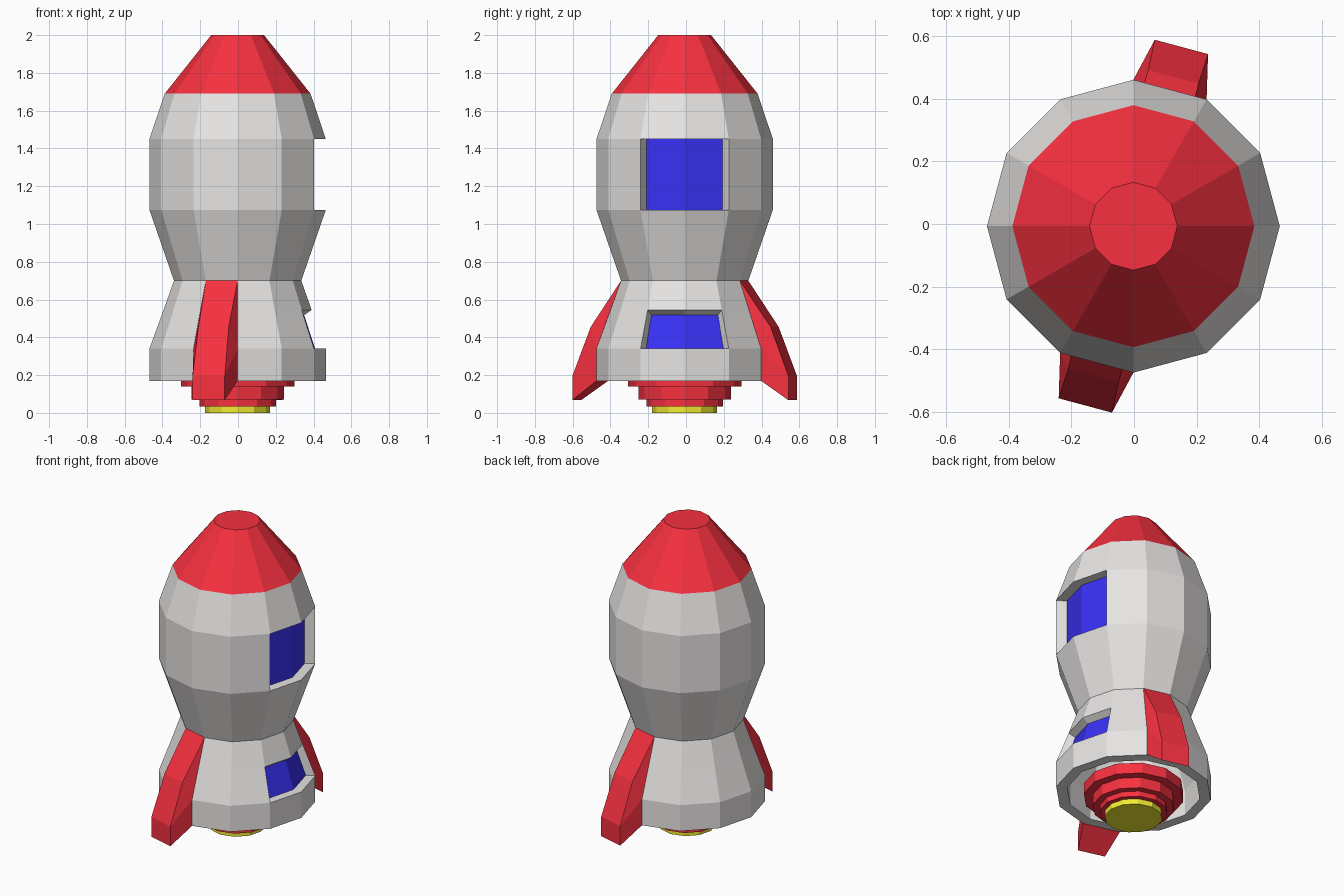
import bpy, bmesh, math
from mathutils import Vector, Matrix

if "Cube" in bpy.data.objects:
    bpy.data.objects.remove(bpy.data.objects["Cube"])

SIDES = 12
CENTER = Vector((-0.002, -0.007, 0))


def material(name, color):
    m = bpy.data.materials.new(name)
    m.diffuse_color = (*color, 1)
    m.use_nodes = True
    m.node_tree.nodes["Principled BSDF"].inputs["Base Color"].default_value = m.diffuse_color
    return m


red = material("red_paint", (0.93, 0.03, 0.05))
blue = material("blue_glass", (0.04, 0.03, 0.9))
yellow = material("yellow_flame", (0.9, 0.85, 0.03))


def finish(name, bm, *mats):
    bmesh.ops.recalc_face_normals(bm, faces=bm.faces[:])
    mesh = bpy.data.meshes.new(name)
    bm.to_mesh(mesh)
    bm.free()
    for m in mats:
        mesh.materials.append(m)
    ob = bpy.data.objects.new(name, mesh)
    ob.location = CENTER
    bpy.context.collection.objects.link(ob)
    return ob


def loft(profile):
    """Twelve-sided surface through (radius, z) points, capped at both ends."""
    bm = bmesh.new()
    step = math.tau / SIDES
    rings = [[bm.verts.new((r * math.cos(k * step), r * math.sin(k * step), z))
              for k in range(SIDES)] for r, z in profile]
    rows = []
    for a, b in zip(rings, rings[1:]):
        rows.append([bm.faces.new((a[k], a[(k + 1) % SIDES], b[(k + 1) % SIDES], b[k]))
                     for k in range(SIDES)])
    bm.faces.new(rings[0])
    bm.faces.new(rings[-1])
    return bm, rows


def recess(bm, faces, z_low, low, high):
    """Sink window faces inward; low and high are the inner (radius, z)."""
    new = bmesh.ops.extrude_face_region(bm, geom=faces)["geom"]
    bmesh.ops.delete(bm, geom=[f for f in faces if f.is_valid], context='FACES')
    for v in [g for g in new if isinstance(g, bmesh.types.BMVert)]:
        r, z = low if v.co.z < z_low + 0.01 else high
        d = v.co.xy.normalized() * r
        v.co = (d.x, d.y, z)
    for f in [g for g in new if isinstance(g, bmesh.types.BMFace)]:
        f.material_index = 1


# Hull: hollow tail, waist and bulging cabin
bm, rows = loft([(0.27, 0.70), (0.40, 0.34), (0.40, 0.17), (0.467, 0.17),
                 (0.467, 0.34), (0.392, 0.545), (0.337, 0.70), (0.467, 1.075),
                 (0.467, 1.45), (0.386, 1.69)])
# Two recessed windows on the right side
recess(bm, [rows[4][-1], rows[4][0]], 0.34, (0.41, 0.34), (0.352, 0.518))
recess(bm, [rows[7][-1], rows[7][0]], 1.075, (0.403, 1.075), (0.403, 1.45))
grey = material("grey_hull", (0.8, 0.78, 0.77))
finish("hull", bm, grey, blue)

# Nose cone
finish("nose_cone", loft([(0.386, 1.69), (0.14, 2.0)])[0], red)

# Stepped engine and flame disc
for i, (r, z0, z1) in enumerate([(0.30, 0.14, 0.21), (0.245, 0.07, 0.14),
                                 (0.203, 0.035, 0.07)]):
    finish(f"engine_ring_{i + 1}", loft([(r, z0), (r, z1)])[0], red)
finish("flame_disc", loft([(0.172, 0.0), (0.172, 0.035)])[0], yellow)

# Fins: (distance out, half width, z) around the fin outline
OUTLINE = [(0.3255, 0.087, 0.70), (0.451, 0.121, 0.34), (0.451, 0.121, 0.17),
           (0.592, 0.088, 0.067), (0.592, 0.088, 0.195), (0.493, 0.083, 0.455)]
for name, angle in (("front_fin", 255), ("back_fin", 75)):
    bm = bmesh.new()
    left, right = [[bm.verts.new((a, s * w, z)) for a, w, z in OUTLINE] for s in (1, -1)]
    for side in (left, right):
        for tri in ((0, 1, 5), (1, 4, 5), (1, 2, 4), (2, 3, 4)):
            bm.faces.new([side[i] for i in tri])
    for i in range(6):
        j = (i + 1) % 6
        bm.faces.new((left[i], left[j], right[j], right[i]))
    bm.transform(Matrix.Rotation(math.radians(angle), 4, 'Z'))
    finish(name, bm, red)
